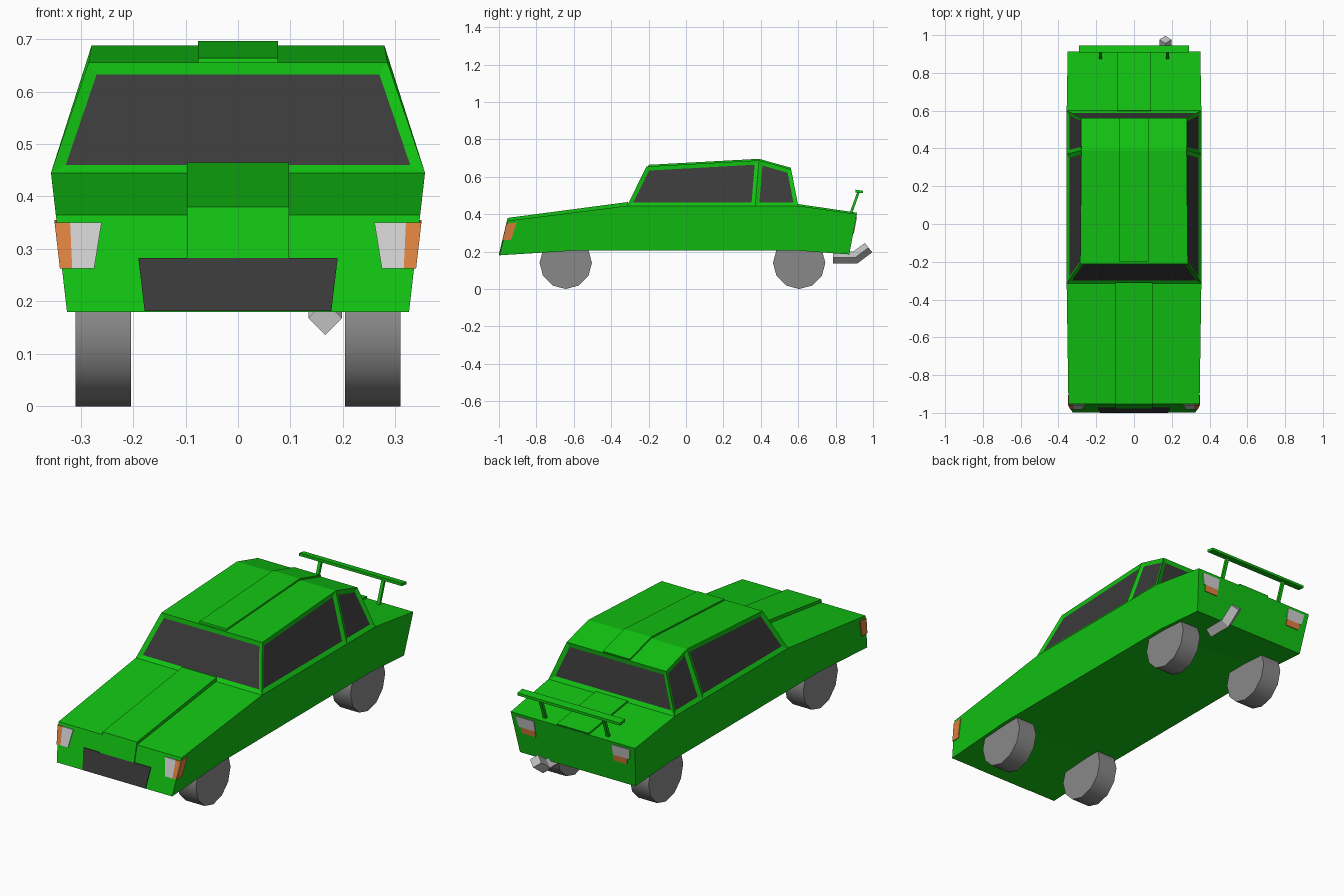
import bpy, bmesh
from math import sin, cos, pi, radians
from mathutils import Vector

if "Cube" in bpy.data.objects:
    bpy.data.objects.remove(bpy.data.objects["Cube"])


def material(name, r, g, b):
    m = bpy.data.materials.new(name)
    m.diffuse_color = (r, g, b, 1)
    m.use_nodes = True
    m.node_tree.nodes["Principled BSDF"].inputs["Base Color"].default_value = m.diffuse_color
    return m


GREEN = material("green paint", 0.006, 0.54, 0.006)
GLASS = material("dark glass", 0.042, 0.042, 0.042)
WHITE = material("lamp white", 0.63, 0.63, 0.63)
ORANGE = material("lamp orange", 0.72, 0.22, 0.05)
TYRE = material("tyre grey", 0.25, 0.25, 0.25)
METAL = material("exhaust metal", 0.53, 0.53, 0.53)


def finish(name, bm, *mats):
    bmesh.ops.recalc_face_normals(bm, faces=bm.faces)
    me = bpy.data.meshes.new(name)
    bm.to_mesh(me)
    bm.free()
    for m in mats:
        me.materials.append(m)
    ob = bpy.data.objects.new(name, me)
    bpy.context.collection.objects.link(ob)
    return ob


def loft(name, rings, mat):
    """Skin a row of equal point loops and cap both ends."""
    bm = bmesh.new()
    rows = [[bm.verts.new(p) for p in ring] for ring in rings]
    n = len(rows[0])
    for a, b in zip(rows, rows[1:]):
        for i in range(n):
            j = (i + 1) % n
            bm.faces.new((a[i], a[j], b[j], b[i]))
    bm.faces.new(rows[0])
    bm.faces.new(rows[-1])
    return finish(name, bm, mat)


def prism(name, profile, half, mat):
    """Side profile (y, z) spread to +-half(z)."""
    return loft(name, [[(s * half(z), y, z) for y, z in profile] for s in (-1, 1)], mat)


def plate(name, pts, out, mat, t=0.004):
    o = Vector(out) * t
    loft(name, [[Vector(p) - o for p in pts], [Vector(p) + o for p in pts]], mat)


def side_x(z):
    return 0.326 + 0.115 * (z - 0.18)


def front_y(z):
    return -0.997 + (z - 0.18) * 0.045 / 0.185


def rear_y(z):
    return 0.873 + (z - 0.185) * 0.04 / 0.215


# Lower body
prism("body", [(-0.997, 0.18), (-0.952, 0.365), (-0.315, 0.445), (0.60, 0.445),
               (0.913, 0.40), (0.873, 0.185), (0.60, 0.205), (-0.60, 0.205)], side_x, GREEN)

# Raised centre strips on bonnet, roof and boot
prism("bonnet_strip", [(-0.977, 0.283), (-0.954, 0.38), (-0.31, 0.465),
                       (-0.31, 0.43), (-0.90, 0.30)], lambda z: 0.097, GREEN)
prism("roof_strip", [(-0.205, 0.645), (-0.20, 0.664), (0.39, 0.696), (0.562, 0.648),
                     (0.555, 0.625), (0.39, 0.67)], lambda z: 0.076, GREEN)
prism("boot_strip", [(0.59, 0.435), (0.60, 0.454), (0.915, 0.408), (0.905, 0.385)],
      lambda z: 0.09, GREEN)

# Cabin: pairs of base and roof points, with recessed windows
bm = bmesh.new()
base = [(0.3565, -0.315, 0.445), (0.3565, 0.37, 0.445), (0.3565, 0.60, 0.445)]
roof = [(0.285, -0.211, 0.655), (0.279, 0.39, 0.688), (0.281, 0.562, 0.64)]
B, R = [{s: [bm.verts.new((s * x, y, z)) for x, y, z in row] for s in (-1, 1)}
        for row in (base, roof)]
panes = []
for i in range(2):
    for s in (-1, 1):
        panes.append(bm.faces.new((B[s][i], B[s][i + 1], R[s][i + 1], R[s][i])))
    bm.faces.new((R[-1][i], R[1][i], R[1][i + 1], R[-1][i + 1]))
for i in (0, 2):
    panes.append(bm.faces.new((B[-1][i], B[1][i], R[1][i], R[-1][i])))
bm.faces.new(B[-1] + B[1][::-1])
bmesh.ops.recalc_face_normals(bm, faces=bm.faces)
bmesh.ops.inset_individual(bm, faces=panes, thickness=0.021, depth=-0.008,
                           use_even_offset=True)
for f in panes:
    f.material_index = 1
finish("cabin", bm, GREEN, GLASS)

# Grille
plate("grille", [(x, front_y(z), z) for x, z in
                 ((-0.178, 0.182), (0.178, 0.182), (0.19, 0.283), (-0.19, 0.283))],
      (0, -1, 0), GLASS, 0.0045)


def lamp(name, s, outline, depth, out, mat):
    plate(name, [(s * x, depth(z), z) for x, z in outline], out, mat)


for s, side in ((-1, "right"), (1, "left")):
    # Headlamps with indicators wrapping round the corner
    lamp(side + "_headlamp", s, ((0.26, 0.35), (0.320, 0.35), (0.316, 0.263), (0.274, 0.263)),
         front_y, (0, -1, 0), WHITE)
    lamp(side + "_indicator", s, ((0.320, 0.35), (0.348, 0.35), (0.338, 0.263), (0.316, 0.263)),
         front_y, (0, -1, 0), ORANGE)
    plate(side + "_side_indicator",
          [(s * side_x(z), y, z) for y, z in
           ((-0.957, 0.35), (-0.905, 0.355), (-0.935, 0.263), (-0.978, 0.263))],
          (s, 0, 0), ORANGE)
    # Tail lamps
    lamp(side + "_tail_lamp", s, ((0.22, 0.385), (0.322, 0.385), (0.312, 0.33), (0.22, 0.33)),
         rear_y, (0, 1, 0), WHITE)
    lamp(side + "_tail_indicator", s, ((0.22, 0.33), (0.30, 0.33), (0.297, 0.298), (0.22, 0.298)),
         rear_y, (0, 1, 0), ORANGE)
    # Spoiler post
    loft(side + "_spoiler_post",
         [[(s * 0.178 + dx * 0.008, y + dy * 0.007, z) for dx, dy in
           ((-1, -1), (1, -1), (1, 1), (-1, 1))] for y, z in ((0.878, 0.395), (0.923, 0.52))],
         GREEN)
    # Wheels
    for y, end in ((-0.643, "front"), (0.605, "rear")):
        wheel = loft(f"{side}_{end}_wheel",
                     [[(s * x, y + 0.14 * sin(k * pi / 6), 0.14 - 0.14 * cos(k * pi / 6))
                       for k in range(12)] for x in (0.204, 0.31)], TYRE)
        bpy.ops.object.select_all(action='DESELECT')
        wheel.select_set(True)
        bpy.context.view_layer.objects.active = wheel
        bpy.ops.object.shade_smooth_by_angle(angle=radians(40))

# Spoiler blade
prism("spoiler_blade", [(0.907, 0.517), (0.907, 0.531), (0.946, 0.525), (0.946, 0.512)],
      lambda z: 0.29, GREEN)

# Bent exhaust with a diamond section
loft("exhaust_pipe",
     [[(0.166 + 0.032 * a, y + ty * b, z + tz * b) for a, b in ((1, 0), (0, 1), (-1, 0), (0, -1))]
      for y, z, ty, tz in ((0.785, 0.168, 0, 0.032), (0.905, 0.168, -0.011, 0.032),
                           (0.976, 0.221, -0.02, 0.025))], METAL)
